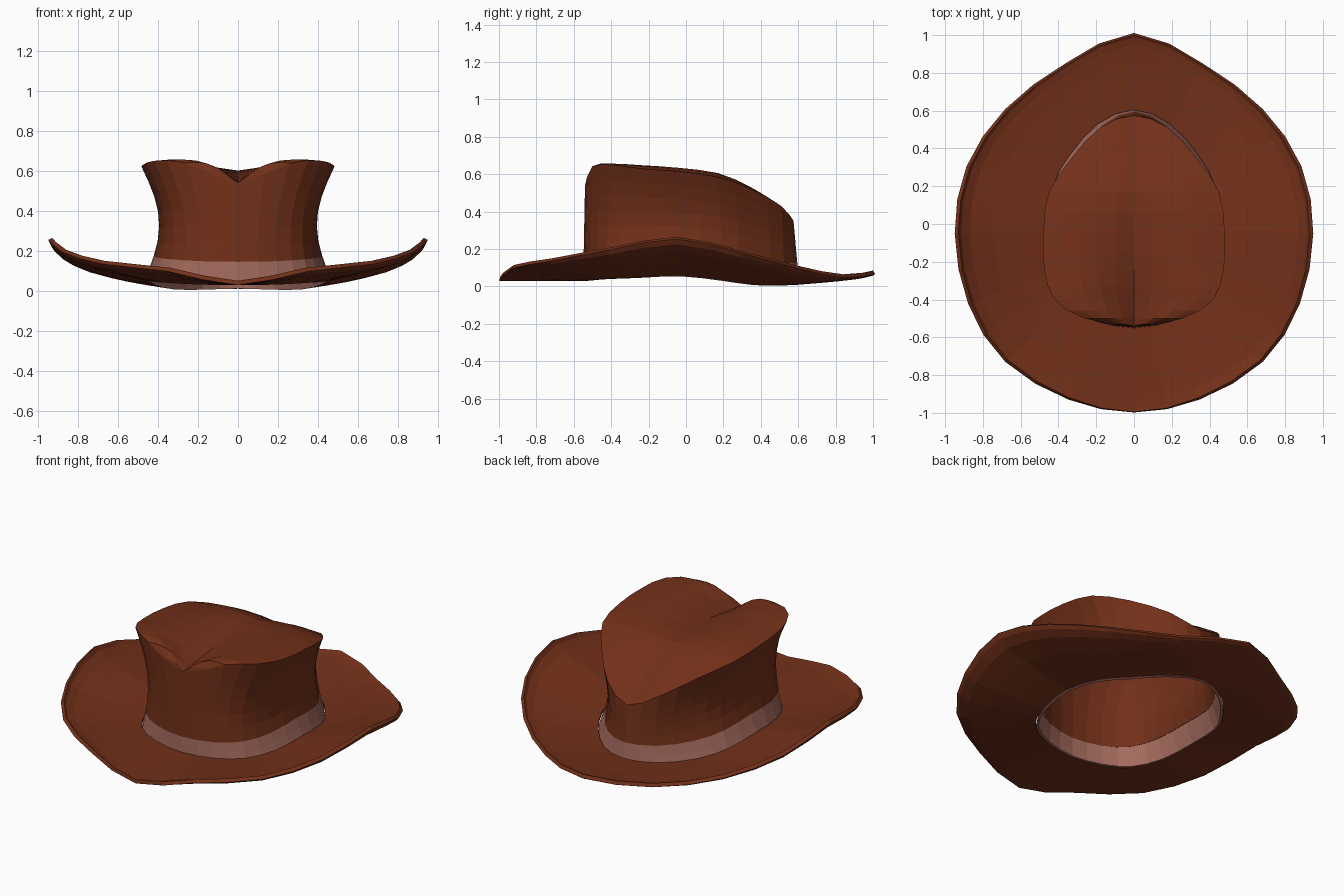
import bpy, bmesh, math
from mathutils import Vector

if "Cube" in bpy.data.objects:
    bpy.data.objects.remove(bpy.data.objects["Cube"])

# Half outlines on the right side, ordered back to front
BRIM = [(0, 1, .085), (.36, .84, .065), (.67, .6, .11), (.87, .3, .19), (.93, -.05, .265),
        (.86, -.42, .205), (.67, -.72, .15), (.34, -.92, .115), (0, -.995, .05)]
BASE = [(0, .605, .012), (.19, .53, .008), (.34, .365, .012), (.43, .2, .035), (.465, -.03, .06),
        (.44, -.26, .05), (.355, -.43, .042), (.2, -.515, .033), (0, -.55, .03)]
# Crown rim: x, y, edge height, centre-line height
RIM = [(0, .575, .35, .35), (.18, .51, .43, .40), (.33, .35, .52, .51), (.45, .17, .585, .595),
       (.48, -.04, .615, .595), (.475, -.24, .63, .578), (.42, -.4, .65, .555),
       (.26, -.5, .64, .545), (0, -.54, .54, .54)]


def refine(keys):
    """Insert one smooth midpoint between every pair of key points."""
    flip = lambda p: (-p[0],) + tuple(p[1:])
    k = [flip(keys[1])] + keys + [flip(keys[-2])]
    out = []
    for i in range(1, len(k) - 2):
        out.append(k[i])
        out.append(tuple((9 * (b + c) - a - d) / 16
                         for a, b, c, d in zip(k[i - 1], k[i], k[i + 1], k[i + 2])))
    return out + [keys[-1]]


def full(half):
    """Mirror a half outline into a closed loop."""
    return half + [Vector((-p.x, p.y, p.z)) for p in half[-2:0:-1]]


def loft(bm, loops, closed=True):
    rows = [[bm.verts.new(p) for p in lp] for lp in loops]
    n = len(loops[0])
    for a, b in zip(rows, rows[1:]):
        for i in range(n if closed else n - 1):
            j = (i + 1) % n
            bm.faces.new((a[i], b[i], b[j], a[j]))


def finish(bm, name, mat, thick):
    bmesh.ops.remove_doubles(bm, verts=bm.verts, dist=1e-4)
    me = bpy.data.meshes.new(name)
    bm.to_mesh(me)
    bm.free()
    ob = bpy.data.objects.new(name, me)
    bpy.context.collection.objects.link(ob)
    me.materials.append(mat)
    mod = ob.modifiers.new("thickness", 'SOLIDIFY')
    mod.thickness = thick
    mod.offset = -1
    return ob


def material(name, rgb):
    m = bpy.data.materials.new(name)
    m.diffuse_color = (*rgb, 1)
    m.use_nodes = True
    m.node_tree.nodes["Principled BSDF"].inputs["Base Color"].default_value = m.diffuse_color
    return m


brown = material("brown_felt", (.17, .03, .01))
pink = material("dusty_band", (.38, .15, .115))
brim, base, rim = refine(BRIM), refine(BASE), refine(RIM)


def wall_point(i, v):
    """Point on the crown wall: base at v=0, rim at v=1, pinched at the waist."""
    p = Vector(base[i]).lerp(Vector(rim[i][:3]), v)
    p.x *= 1 - .165 * math.sin(math.pi * v)
    return p


def wall_loop(t, lower):
    half = []
    for i in range(len(base)):
        vb = .115 / (rim[i][2] - base[i][2])
        half.append(wall_point(i, vb * t if lower else vb + (1 - vb) * t))
    return full(half)


# Brim: rings from the curled outer edge to the head opening
bm = bmesh.new()
rings = []
for v, f in ((1, 1), (.97, .86), (.87, .67), (.6, .42), (.3, .2), (0, 0)):
    half = []
    for o, b in zip(brim, base):
        z0 = b[2] + .02
        half.append(Vector((b[0] + (o[0] - b[0]) * v, b[1] + (o[1] - b[1]) * v,
                            z0 + (o[2] - z0) * f)))
    rings.append(full(half))
loft(bm, rings)
finish(bm, "brim", brown, .022)

# Hat band: lowest strip of the wall
bm = bmesh.new()
loft(bm, [wall_loop(t, True) for t in (0, .5, 1)])
finish(bm, "hat_band", pink, .015)

# Crown: pinched wall closed by a dented top
bm = bmesh.new()
loft(bm, [wall_loop(t / 6, False) for t in range(7)])
rows = []
for x, y, edge, mid in rim:
    bulge = max(.015, min(.055, .028 - .08 * y)) * min(1, x / .3)
    row = []
    for j in range(11):
        t = (j - 5) / 5
        a = abs(t)
        row.append(Vector((x * t, y, mid + (edge - mid) * a ** 1.4 + bulge * math.sin(math.pi * a))))
    rows.append(row)
loft(bm, rows, closed=False)
bmesh.ops.dissolve_degenerate(bm, dist=1e-4, edges=bm.edges)
finish(bm, "crown", brown, .015)
